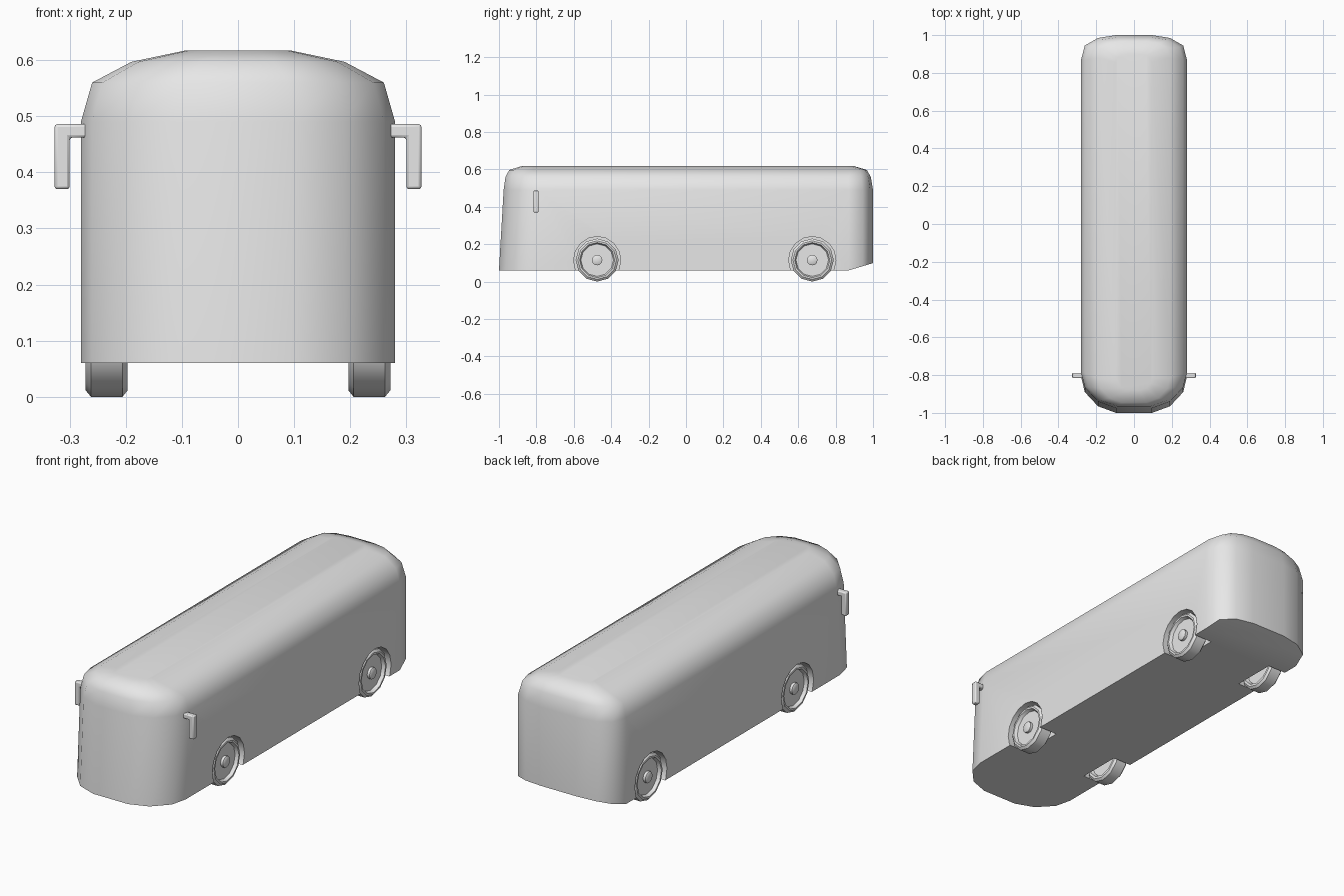
import bpy, bmesh, math
from mathutils import Matrix

if "Cube" in bpy.data.objects:
    bpy.data.objects.remove(bpy.data.objects["Cube"], do_unlink=True)

grey = bpy.data.materials.new("light grey")
grey.use_nodes = True
grey.diffuse_color = (0.8, 0.8, 0.8, 1)
grey.node_tree.nodes["Principled BSDF"].inputs["Base Color"].default_value = (0.8, 0.8, 0.8, 1)


def make_object(name, bm):
    bmesh.ops.recalc_face_normals(bm, faces=bm.faces)
    mesh = bpy.data.meshes.new(name)
    bm.to_mesh(mesh)
    bm.free()
    mesh.materials.append(grey)
    obj = bpy.data.objects.new(name, mesh)
    bpy.context.collection.objects.link(obj)
    return obj


def select_only(obj):
    bpy.ops.object.select_all(action='DESELECT')
    obj.select_set(True)
    bpy.context.view_layer.objects.active = obj


def smooth(obj, degrees):
    select_only(obj)
    bpy.ops.object.shade_smooth_by_angle(angle=math.radians(degrees))


def box(bm, low, high):
    size = [h - l for l, h in zip(low, high)]
    centre = [(l + h) / 2 for l, h in zip(low, high)]
    matrix = Matrix.Translation(centre) @ Matrix.Diagonal((*size, 1))
    bmesh.ops.create_cube(bm, size=1, matrix=matrix)


# Body: rounded plan outlines stacked from the floor to the roof
FULL = 0.28
FRACTIONS = (0.34, 0.68, 0.93, 1)
FRONT_DROP = (0, 0.035, 0.11, 0.19)
REAR_DROP = (0, 0.015, 0.055, 0.13)
TAIL = 0.87
# height, half width, front end, rear end
LEVELS = [(0.06, 0.28, -1, 1), (0.49, 0.28, -0.975, 1), (0.56, 0.26, -0.965, 0.988),
          (0.597, 0.19, -0.945, 0.967), (0.617, 0.095, -0.88, 0.9)]


def outline(width, front, rear):
    k = width / FULL
    half = [(width * f, front + d * k) for f, d in zip(FRACTIONS, FRONT_DROP)]
    half += [(width * f, rear - d * k) for f, d in zip(FRACTIONS[::-1], REAR_DROP[::-1])]
    return half + [(-x, y) for x, y in reversed(half)]


bm = bmesh.new()
rings = []
for level, (z, width, front, rear) in enumerate(LEVELS):
    ring = []
    for x, y in outline(width, front, rear):
        lift = max(0, y - TAIL) * 0.3 if level == 0 else 0
        ring.append(bm.verts.new((x, y, z + lift)))
    rings.append(ring)
count = len(rings[0])
for low, high in zip(rings, rings[1:]):
    for i in range(count):
        j = (i + 1) % count
        bm.faces.new((low[i], low[j], high[j], high[i]))
bm.faces.new(rings[-1])
# Flat floor and the sloping tail panel
floor = rings[0]
bm.faces.new(floor[4:12])
bm.faces.new(floor[11:] + floor[:5])
body = make_object("body", bm)

# Wheel arches cut into the sides
AXLES = {"front": -0.475, "rear": 0.675}
AXLE_Z = 0.115
SIDES = {"left": 1, "right": -1}
bm = bmesh.new()
for y in AXLES.values():
    for s in SIDES.values():
        matrix = Matrix.Translation((s * 0.27, y, AXLE_Z)) @ Matrix.Rotation(math.pi / 2, 4, 'Y')
        bmesh.ops.create_cone(bm, cap_ends=True, segments=16, radius1=0.126,
                              radius2=0.126, depth=0.18, matrix=matrix)
cutter = make_object("arch_cutter", bm)
cutter.hide_render = True
cut = body.modifiers.new("arches", 'BOOLEAN')
cut.operation = 'DIFFERENCE'
cut.solver = 'EXACT'
cut.object = cutter
select_only(body)
bpy.ops.object.modifier_apply(modifier=cut.name)
bpy.data.objects.remove(cutter, do_unlink=True)
smooth(body, 55)

# Wheels: tyre, recessed rim and hub turned around the axle
WHEEL = [(0.215, 0), (0.215, 0.085), (0.197, 0.092), (0.197, 0.104), (0.206, 0.115),
         (0.262, 0.115), (0.272, 0.103), (0.272, 0.094), (0.256, 0.087), (0.256, 0.028),
         (0.269, 0.028), (0.273, 0.022), (0.273, 0)]
for axle, y in AXLES.items():
    for side, s in SIDES.items():
        bm = bmesh.new()
        points = [bm.verts.new((s * x, y, AXLE_Z - r)) for x, r in WHEEL]
        edges = [bm.edges.new(pair) for pair in zip(points, points[1:])]
        bmesh.ops.spin(bm, geom=points + edges, cent=(0, y, AXLE_Z), axis=(1, 0, 0),
                       angle=math.tau, steps=12)
        bmesh.ops.remove_doubles(bm, verts=bm.verts, dist=0.0005)
        smooth(make_object(f"{axle}_{side}_wheel", bm), 35)

# Mirrors: short arm with a hanging housing
for side, s in SIDES.items():
    bm = bmesh.new()
    outer, inner, root = s * 0.327, s * 0.3, s * 0.265
    path = [(root, 0.486), (outer, 0.486), (outer, 0.37),
            (inner, 0.37), (inner, 0.462), (root, 0.462)]
    face = bm.faces.new([bm.verts.new((x, -0.816, z)) for x, z in path])
    new = bmesh.ops.extrude_face_region(bm, geom=[face])["geom"]
    bmesh.ops.translate(bm, vec=(0, 0.028, 0),
                        verts=[v for v in new if isinstance(v, bmesh.types.BMVert)])
    mirror = make_object(f"{side}_mirror", bm)
    bevel = mirror.modifiers.new("soft edges", 'BEVEL')
    bevel.width = 0.005
    bevel.segments = 2
    smooth(mirror, 40)
